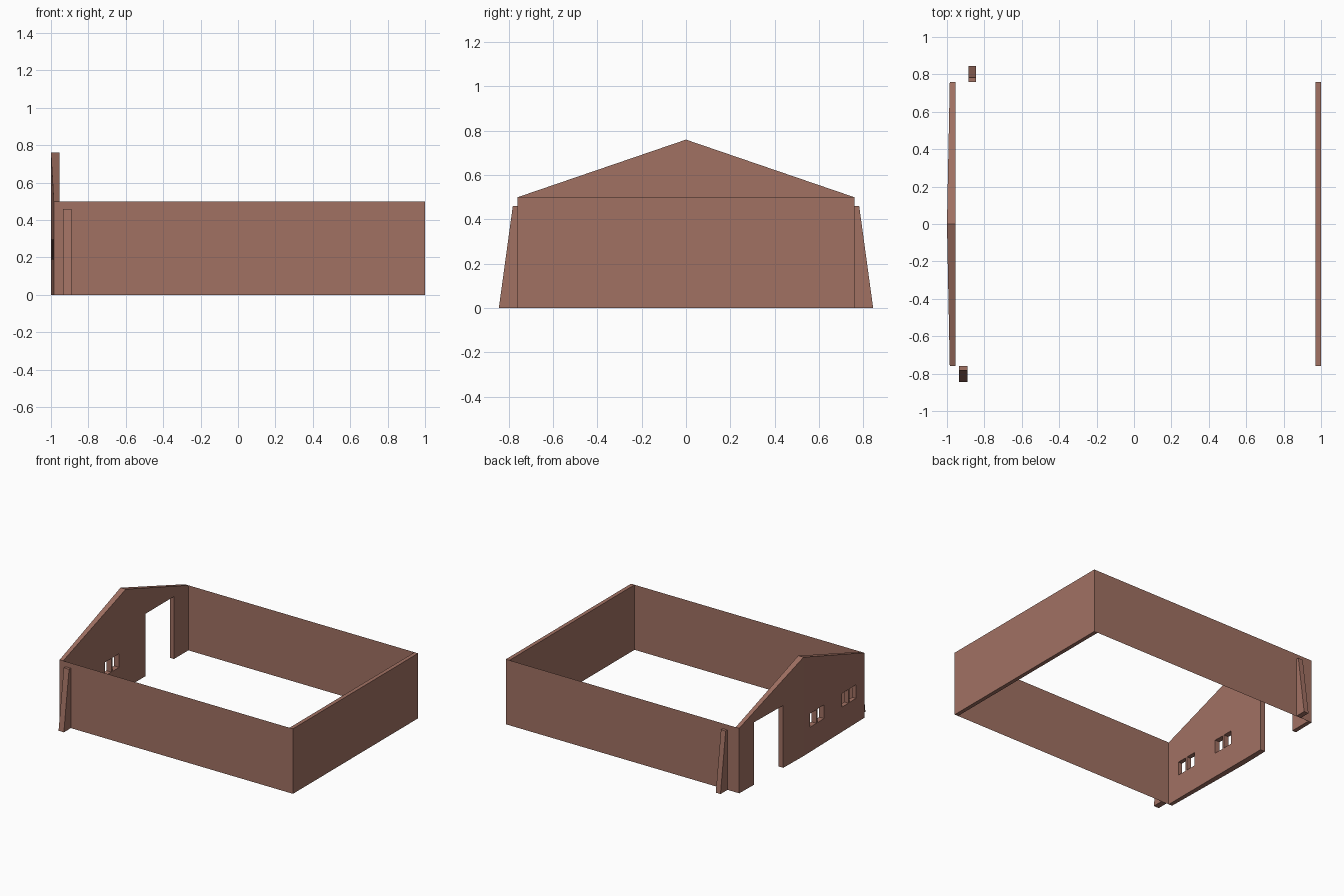
import bpy, bmesh

if "Cube" in bpy.data.objects:
    bpy.data.objects.remove(bpy.data.objects["Cube"])

brick = bpy.data.materials.new("brown_brick")
brick.diffuse_color = (0.356, 0.165, 0.124, 1)
brick.use_nodes = True
brick.node_tree.nodes["Principled BSDF"].inputs["Base Color"].default_value = brick.diffuse_color

W, H, APEX = 0.76, 0.5, 0.76      # half width, eave height, gable peak


def make(name, verts, faces):
    bm = bmesh.new()
    vs = [bm.verts.new(v) for v in verts]
    for f in faces:
        bm.faces.new([vs[i] for i in f])
    bmesh.ops.recalc_face_normals(bm, faces=bm.faces)
    me = bpy.data.meshes.new(name)
    bm.to_mesh(me)
    bm.free()
    me.materials.append(brick)
    ob = bpy.data.objects.new(name, me)
    bpy.context.collection.objects.link(ob)
    return ob


def prism(name, a, b):
    """Solid between two matching outlines."""
    n = len(a)
    sides = [(i, (i + 1) % n, n + (i + 1) % n, n + i) for i in range(n)]
    return make(name, a + b, [tuple(range(n)), tuple(range(n, 2 * n))] + sides)


def box(name, x0, x1, y0, y1, z0, z1):
    ring = [(y0, z0), (y1, z0), (y1, z1), (y0, z1)]
    return prism(name, [(x0, y, z) for y, z in ring], [(x1, y, z) for y, z in ring])


# gable wall: two halves of the outer face bend slightly out towards the middle
outline = [(-W, 0), (0, 0), (W, 0), (W, H), (0, APEX), (-W, H)]
outer = [(-1 if y == 0 else -0.985, y, z) for y, z in outline]
inner = [(-0.955, y, z) for y, z in outline]
sides = [(i, (i + 1) % 6, 6 + (i + 1) % 6, 6 + i) for i in range(6)]
gable = make("gable_wall", outer + inner,
             [(0, 1, 4, 5), (1, 2, 3, 4), (6, 7, 10, 11), (7, 8, 9, 10)] + sides)

# door and window openings
openings = [("door", 0.24, 0.585, -0.1, 0.48)]
for y in (-0.08, -0.175, -0.48, -0.575):
    openings.append(("window", y - 0.08, y, 0.19, 0.295))
for name, y0, y1, z0, z1 in openings:
    cutter = box(name + "_cutter", -1.1, -0.9, y0, y1, z0, z1)
    cutter.hide_render = True
    cutter.hide_set(True)
    mod = gable.modifiers.new(name, "BOOLEAN")
    mod.operation = "DIFFERENCE"
    mod.solver = "EXACT"
    mod.object = cutter

# far end wall
box("end_wall", 0.97, 1, -W, W, 0, H)

# paper-thin long walls
for name, y in (("front_wall", -W), ("back_wall", W)):
    make(name, [(-0.955, y, 0), (0.97, y, 0), (0.97, y, H), (-0.955, y, H)], [(0, 1, 2, 3)])

# sloping buttresses beside the gable
for name, s, x0, x1 in (("front_buttress", -1, -0.935, -0.89),
                        ("back_buttress", 1, -0.885, -0.845)):
    prof = [(0.76, 0), (0.845, 0), (0.782, 0.46), (0.76, 0.46)]
    prism(name, [(x0, s * y, z) for y, z in prof], [(x1, s * y, z) for y, z in prof])
